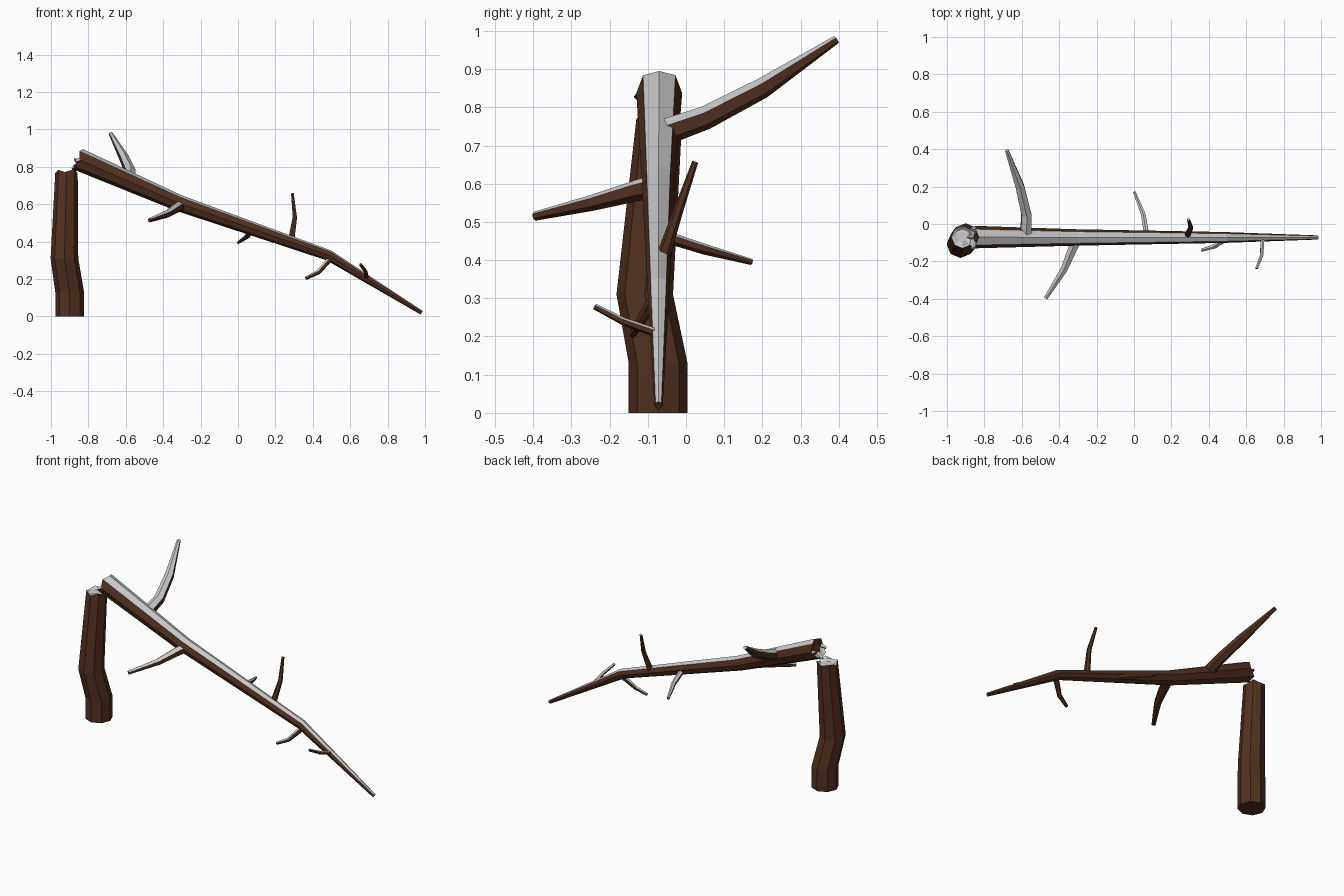
import bpy, bmesh, math, random
from mathutils import Vector

if "Cube" in bpy.data.objects:
    bpy.data.objects.remove(bpy.data.objects["Cube"])

random.seed(4)


def material(name, color):
    m = bpy.data.materials.new(name)
    m.diffuse_color = color
    m.use_nodes = True
    m.node_tree.nodes["Principled BSDF"].inputs["Base Color"].default_value = m.diffuse_color
    return m


BARK = material("bark", (0.085, 0.03, 0.014, 1))
SNOW = material("snow", (0.8, 0.8, 0.8, 1))


def limb(name, path, sides, level=False, broken=None):
    """Tapered tube along (x, y, z, radius) points; broken = 0 or -1 gives a splintered end."""
    pts = [Vector(p[:3]) for p in path]
    whole = (pts[-1] - pts[0]).normalized()
    side0 = Vector((1, 0, 0)) if level else whole.cross(Vector((0, 0, 1))).normalized()
    bm = bmesh.new()
    rings, last = [], len(pts) - 1
    for i, p in enumerate(pts):
        a = (p - pts[i - 1]).normalized() if i else Vector()
        b = (pts[i + 1] - p).normalized() if i < last else Vector()
        t = Vector((0, 0, 1)) if level else (a + b).normalized()
        side = (side0 - t * side0.dot(t)).normalized()
        up = side.cross(t)
        jagged = broken is not None and i == broken % len(pts)
        out = t if i else -t

        def ring(scale, shift):
            vs = []
            for k in range(sides):
                ang = math.pi / 2 + math.tau * k / sides
                d = side * math.cos(ang) + up * math.sin(ang)
                vs.append(bm.verts.new(p + d * path[i][3] * scale + out * shift(k)))
            return vs

        r = ring(1, lambda k: (0.013 if k % 2 else -0.008) * random.uniform(0.6, 1.1)
                 if jagged and (level or k) else 0)
        rings.append(r)
        # recessed core inside the splintered rim
        if jagged:
            core = ring(0.72, lambda k: random.uniform(-0.015, 0.006))
            hollow = ring(0.5, lambda k: -0.008)
            chain = [r, core, hollow]
            for u, v in zip(chain, chain[1:]):
                for k in range(sides):
                    j = (k + 1) % sides
                    bm.faces.new((u[k], u[j], v[j], v[k]))
            bm.faces.new(hollow)
        elif i in (0, last):
            bm.faces.new(r)
    for u, v in zip(rings, rings[1:]):
        for k in range(sides):
            j = (k + 1) % sides
            bm.faces.new((u[k], u[j], v[j], v[k]))
    bmesh.ops.recalc_face_normals(bm, faces=bm.faces)
    # snow settles on faces that look upward
    for f in bm.faces:
        f.material_index = 1 if f.normal.z > 0.5 else 0
    me = bpy.data.meshes.new(name)
    bm.to_mesh(me)
    bm.free()
    me.materials.append(BARK)
    me.materials.append(SNOW)
    ob = bpy.data.objects.new(name, me)
    bpy.context.collection.objects.link(ob)
    return ob


# Standing stump with a splintered top
limb("stump", [(-0.90, -0.073, 0, 0.077), (-0.90, -0.073, 0.13, 0.077),
               (-0.928, -0.108, 0.31, 0.074), (-0.917, -0.07, 0.775, 0.06)],
     8, level=True, broken=-1)

# Fallen trunk leaning from the break to the ground
limb("fallen_trunk", [(-0.853, -0.07, 0.84, 0.06), (-0.315, -0.072, 0.606, 0.044),
                      (0.485, -0.072, 0.327, 0.029), (0.982, -0.072, 0.02, 0.011)],
     8, broken=0)

# Splinters at the break
limb("splinter_front", [(-0.84, -0.115, 0.84, 0.014), (-0.868, -0.13, 0.827, 0.008)], 4)
limb("splinter_back", [(-0.845, -0.03, 0.825, 0.016), (-0.875, -0.022, 0.842, 0.006)], 4)
limb("splinter_low", [(-0.85, -0.07, 0.81, 0.018), (-0.888, -0.07, 0.79, 0.006)], 4)

# Side branches
branches = [
    [(-0.578, -0.07, 0.73, 0.035), (-0.575, 0.05, 0.772, 0.031),
     (-0.61, 0.2, 0.85, 0.027), (-0.68, 0.393, 0.977, 0.011)],
    [(-0.305, -0.08, 0.592, 0.031), (-0.325, -0.125, 0.583, 0.028),
     (-0.375, -0.245, 0.55, 0.021), (-0.472, -0.396, 0.515, 0.012)],
    [(0.068, -0.06, 0.463, 0.016), (0.05, 0.05, 0.428, 0.014), (0.002, 0.172, 0.395, 0.008)],
    [(0.285, -0.06, 0.41, 0.018), (0.304, -0.02, 0.53, 0.013), (0.291, 0.024, 0.657, 0.008)],
    [(0.49, -0.08, 0.305, 0.016), (0.43, -0.12, 0.237, 0.013), (0.362, -0.14, 0.204, 0.009)],
    [(0.687, -0.075, 0.208, 0.012), (0.683, -0.165, 0.24, 0.010), (0.655, -0.238, 0.278, 0.008)],
]
for n, path in enumerate(branches, 1):
    limb(f"branch_{n}", path, 6)
